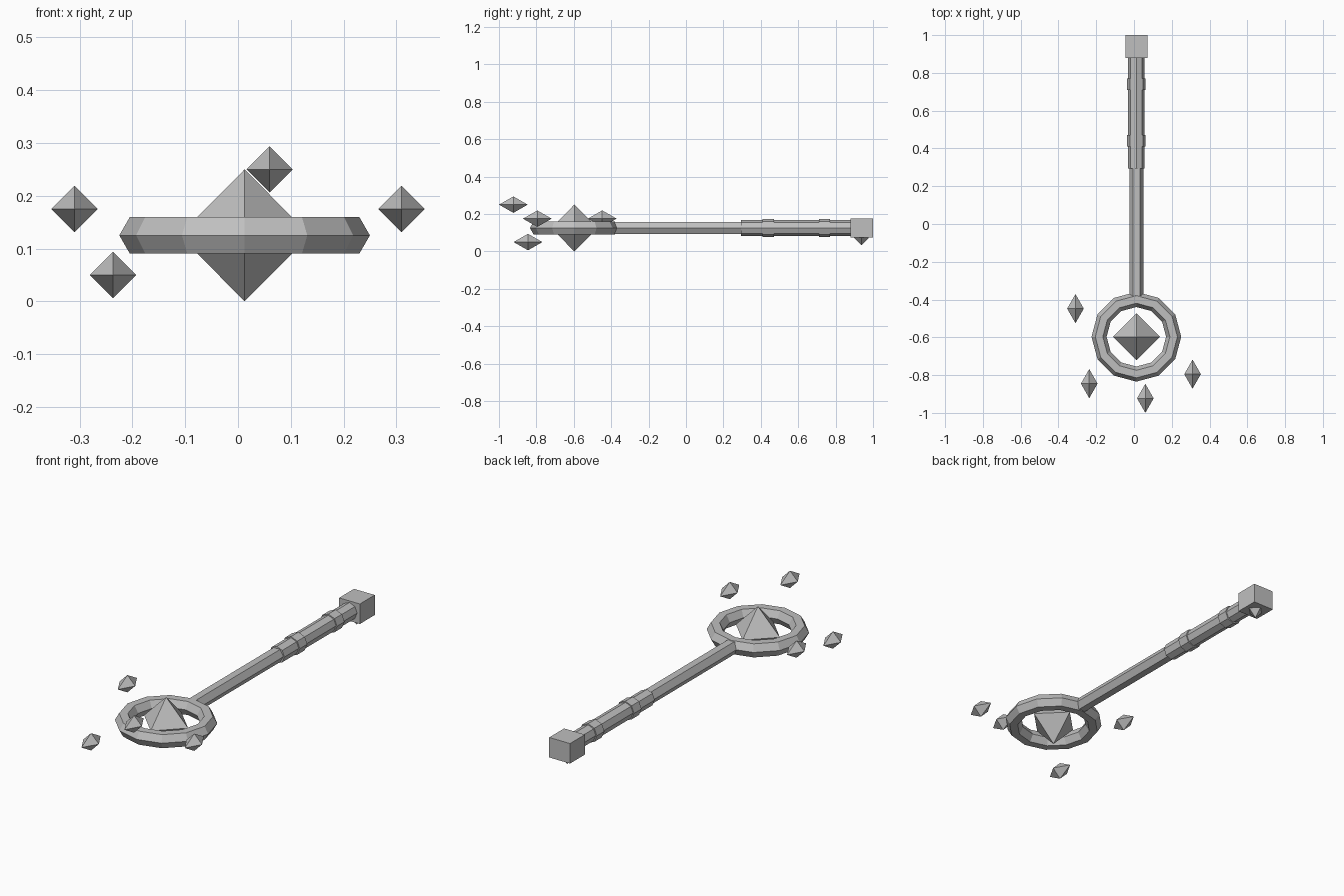
import bpy
import math

if "Cube" in bpy.data.objects:
    bpy.data.objects.remove(bpy.data.objects["Cube"])

CX, CZ = 0.0125, 0.125   # axis of the staff

grey = bpy.data.materials.new("stone_grey")
grey.diffuse_color = (0.52, 0.52, 0.52, 1)
grey.use_nodes = True
grey.node_tree.nodes["Principled BSDF"].inputs["Base Color"].default_value = grey.diffuse_color


def finish(name):
    ob = bpy.context.object
    ob.name = name
    ob.data.materials.append(grey)
    return ob


def rod(name, sides, radius, y0, y1, turn):
    """Prism along y; turn rotates its cross-section."""
    bpy.ops.mesh.primitive_cylinder_add(
        vertices=sides, radius=radius, depth=y1 - y0,
        location=(CX, (y0 + y1) / 2, CZ))
    ob = finish(name)
    ob.rotation_euler = (math.pi / 2, turn, 0)
    return ob


def crystal(name, loc, half):
    """Octahedron with its points on the axes."""
    x, y, z = half
    verts = [(x, 0, 0), (0, y, 0), (-x, 0, 0), (0, -y, 0), (0, 0, z), (0, 0, -z)]
    faces = []
    for i in range(4):
        j = (i + 1) % 4
        faces += [(i, j, 4), (j, i, 5)]
    me = bpy.data.meshes.new(name)
    me.from_pydata(verts, [], faces)
    me.materials.append(grey)
    ob = bpy.data.objects.new(name, me)
    ob.location = loc
    bpy.context.collection.objects.link(ob)


# Head ring, hexagonal in section
bpy.ops.mesh.primitive_torus_add(
    major_segments=12, minor_segments=6, major_radius=0.1975,
    minor_radius=0.04, location=(CX, -0.597, CZ))
finish("head_ring")

# Large gem in the ring
crystal("centre_gem", (CX, -0.597, CZ), (0.124, 0.124, 0.125))

# Small crystals floating round the head
for i, loc in enumerate([(-0.31, -0.448, 0.175), (0.31, -0.795, 0.175),
                         (-0.237, -0.845, 0.05), (0.06, -0.923, 0.25)]):
    crystal(f"floating_crystal_{i + 1}", loc, (0.044, 0.077, 0.044))

# Shaft, grip and grip bands
rod("shaft", 6, 0.037, -0.39, 0.9, math.pi / 2)
rod("grip", 8, 0.043, 0.295, 0.89, 0)
for i, y in enumerate((0.44, 0.74)):
    rod(f"grip_band_{i + 1}", 8, 0.049, y - 0.03, y + 0.03, 0)

# Pommel block with a point beneath
bpy.ops.mesh.primitive_cube_add(size=1, location=(CX, 0.94, CZ))
block = finish("pommel_block")
block.scale = (0.117, 0.12, 0.102)
crystal("pommel_point", (CX, 0.938, 0.076), (0.042, 0.042, 0.043))
